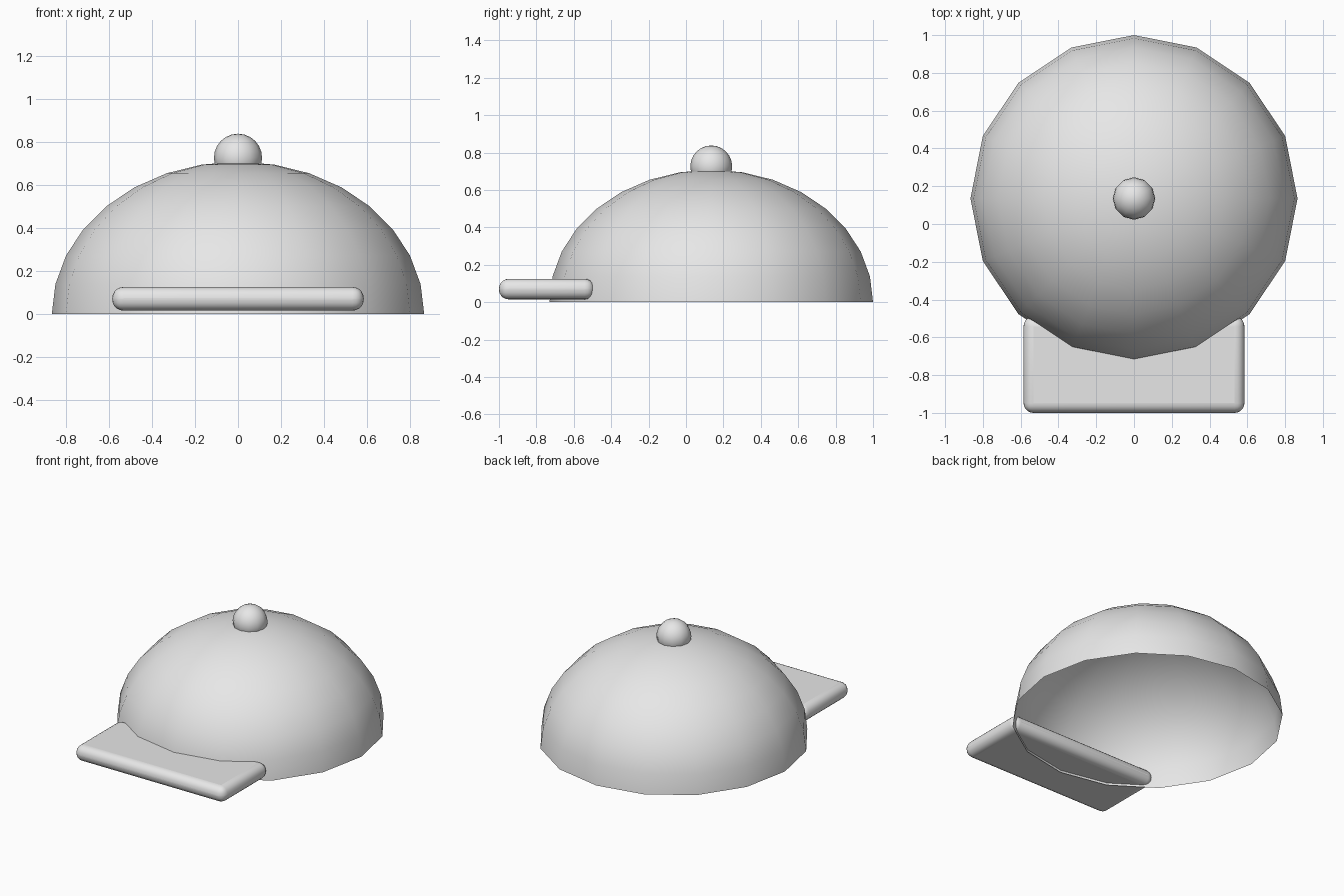
import bpy, bmesh, math

default = bpy.data.objects.get("Cube")
if default:
    bpy.data.objects.remove(default, do_unlink=True)

grey = bpy.data.materials.new("light grey")
grey.use_nodes = True
grey.diffuse_color = (0.8, 0.8, 0.8, 1)
grey.node_tree.nodes["Principled BSDF"].inputs["Base Color"].default_value = (0.8, 0.8, 0.8, 1)

CENTRE_Y = 0.135


def finish(obj, name):
    obj.name = obj.data.name = name
    obj.data.materials.clear()
    obj.data.materials.append(grey)


def ball(name, segments, rings, scale, z):
    bpy.ops.mesh.primitive_uv_sphere_add(segments=segments, ring_count=rings, radius=1)
    obj = bpy.context.object
    for v in obj.data.vertices:
        v.co = (v.co.x * scale[0], v.co.y * scale[1], v.co.z * scale[2])
    obj.location = (0, CENTRE_Y, z)
    bpy.ops.object.shade_smooth()
    finish(obj, name)
    return obj


# Crown: open half of a flattened sphere
crown = ball("crown", 16, 16, (0.866, 0.865, 0.708), 0)
bm = bmesh.new()
bm.from_mesh(crown.data)
bmesh.ops.delete(bm, geom=[v for v in bm.verts if v.co.z < -0.01], context='VERTS')
bm.to_mesh(crown.data)
bm.free()

# Button on top
ball("top_button", 12, 12, (0.112, 0.112, 0.112), 0.726)

# Brim: slab with rounded edges
bpy.ops.mesh.primitive_cube_add(size=1, location=(0, -0.745, 0.07))
brim = bpy.context.object
for v in brim.data.vertices:
    v.co = (v.co.x * 1.17, v.co.y * 0.51, v.co.z * 0.11)
finish(brim, "brim")
bevel = brim.modifiers.new("rounded edges", 'BEVEL')
bevel.width = 0.052
bevel.segments = 5
bpy.ops.object.shade_smooth_by_angle(angle=math.radians(40))
